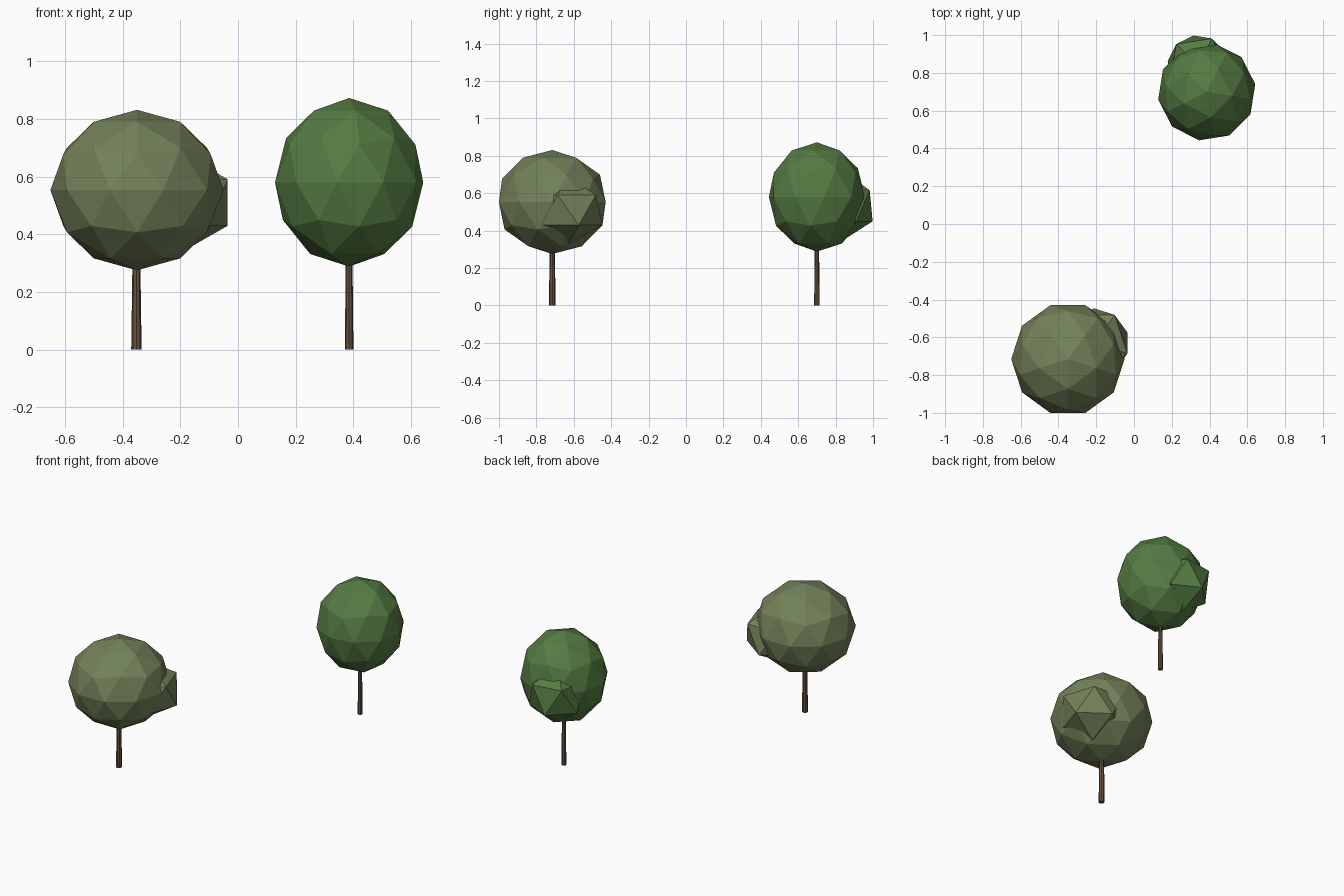
import bpy
from math import radians

if "Cube" in bpy.data.objects:
    bpy.data.objects.remove(bpy.data.objects["Cube"])


def material(name, rgb):
    m = bpy.data.materials.new(name)
    m.diffuse_color = (*rgb, 1)
    m.use_nodes = True
    m.node_tree.nodes["Principled BSDF"].inputs["Base Color"].default_value = m.diffuse_color
    return m


def finish(name, mat):
    ob = bpy.context.object
    ob.name = name
    ob.data.materials.append(mat)


def foliage(name, mat, loc, r, rz, turn, level):
    bpy.ops.mesh.primitive_ico_sphere_add(
        subdivisions=level, radius=1, location=loc, rotation=(0, 0, radians(turn)))
    bpy.context.object.scale = (r, r, rz)
    finish(name, mat)


def trunk(name, mat, x, y, r, height):
    bpy.ops.mesh.primitive_cone_add(
        vertices=8, radius1=r, radius2=r * 0.72, depth=height, location=(x, y, height / 2))
    finish(name, mat)


bark = material("bark", (0.13, 0.085, 0.05))
olive = material("olive_leaves", (0.17, 0.22, 0.10))
green = material("green_leaves", (0.09, 0.20, 0.055))

# Front tree: trunk, main crown, small side clump
trunk("front_trunk", bark, -0.352, -0.715, 0.018, 0.36)
foliage("front_crown", olive, (-0.35, -0.715, 0.553), 0.30, 0.278, -18, 2)
foliage("front_side_clump", olive, (-0.21, -0.63, 0.51), 0.205, 0.18, -18, 1)

# Back tree: trunk, taller crown, small side clump
trunk("back_trunk", bark, 0.385, 0.70, 0.015, 0.38)
foliage("back_crown", green, (0.385, 0.70, 0.58), 0.26, 0.292, -9, 2)
foliage("back_side_clump", green, (0.339, 0.837, 0.533), 0.182, 0.186, -9, 1)
